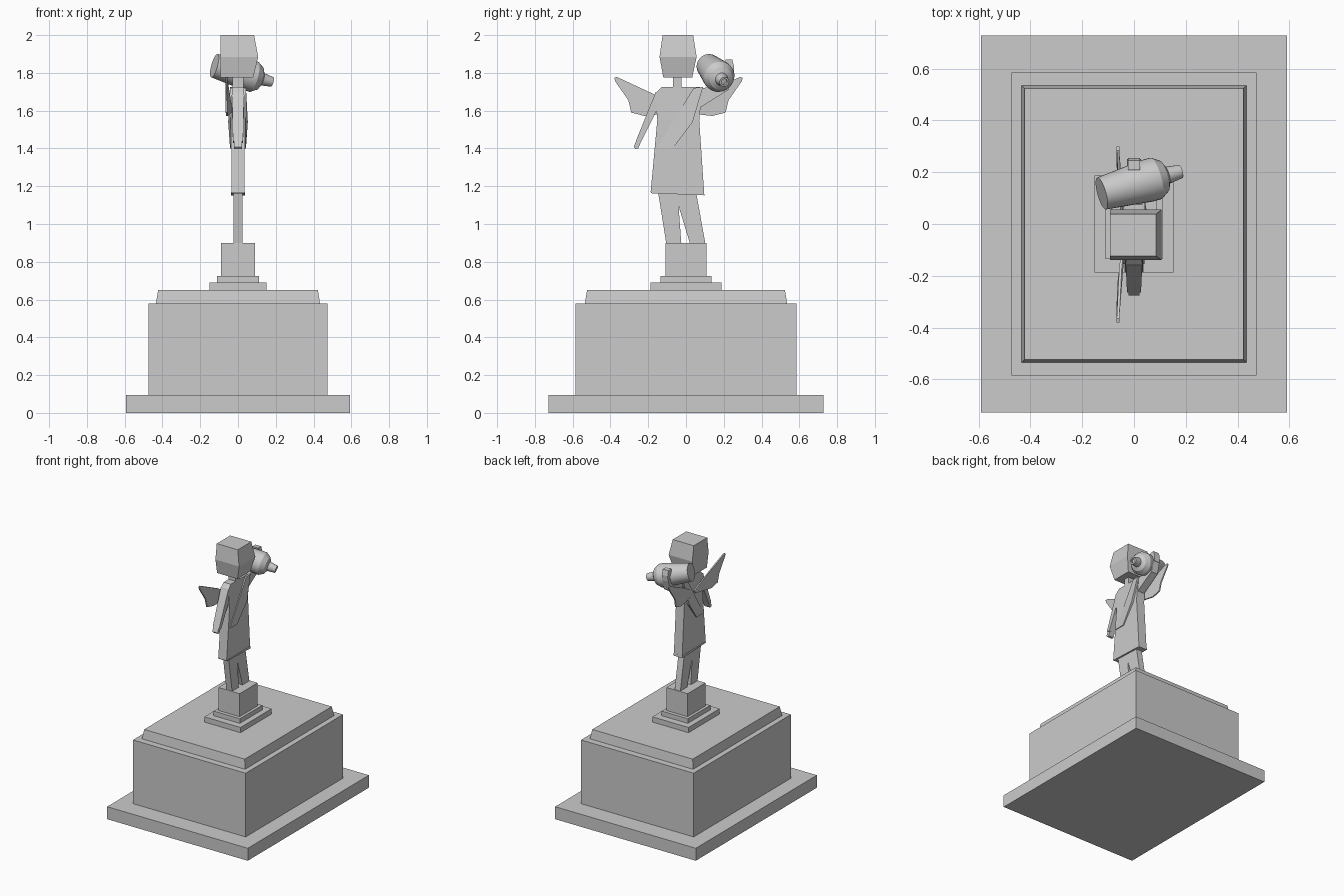
import bpy, bmesh, math
from mathutils import Vector

if "Cube" in bpy.data.objects:
    bpy.data.objects.remove(bpy.data.objects["Cube"])


def finish(name, bm):
    bmesh.ops.recalc_face_normals(bm, faces=bm.faces)
    mesh = bpy.data.meshes.new(name)
    bm.to_mesh(mesh)
    bm.free()
    ob = bpy.data.objects.new(name, mesh)
    bpy.context.collection.objects.link(ob)
    return ob


def loft(name, sections):
    """Stack of rectangles: (z, x0, x1, y0, y1)."""
    bm = bmesh.new()
    rings = [[bm.verts.new(p) for p in ((x0, y0, z), (x1, y0, z), (x1, y1, z), (x0, y1, z))]
             for z, x0, x1, y0, y1 in sections]
    bm.faces.new(rings[0])
    bm.faces.new(rings[-1])
    for a, b in zip(rings, rings[1:]):
        for i in range(4):
            j = (i + 1) % 4
            bm.faces.new((a[i], a[j], b[j], b[i]))
    return finish(name, bm)


def block(name, hx, hy, z0, z1, inset=0.0):
    return loft(name, [(z0, -hx, hx, -hy, hy),
                       (z1, -hx + inset, hx - inset, -hy + inset, hy - inset)])


def plate(name, pts):
    """Side outline in y,z with its own thickness range: (y, z, x0, x1)."""
    bm = bmesh.new()
    a = [bm.verts.new((p[2], p[0], p[1])) for p in pts]
    b = [bm.verts.new((p[3], p[0], p[1])) for p in pts]
    bm.faces.new(a)
    bm.faces.new(b)
    for i in range(len(a)):
        j = (i + 1) % len(a)
        bm.faces.new((a[i], a[j], b[j], b[i]))
    return finish(name, bm)


def slab(name, pts, h=None):
    """Plate symmetric about x = 0; points carry a half thickness unless h is given."""
    return plate(name, [(p[0], p[1], -(h or p[2]), h or p[2]) for p in pts])


# Large base
block("base_plinth", 0.592, 0.728, 0, 0.095)
block("base_block", 0.474, 0.585, 0.095, 0.58)
block("base_cap", 0.434, 0.535, 0.58, 0.65, 0.011)

# Small stepped pedestal
block("pedestal_lower_step", 0.152, 0.187, 0.65, 0.69)
block("pedestal_upper_step", 0.11, 0.135, 0.69, 0.725)
block("pedestal_pillar", 0.089, 0.108, 0.725, 0.90)

# Legs
slab("left_leg", [(-0.105, 0.9), (-0.025, 0.9), (-0.045, 1.17), (-0.148, 1.17)], 0.024)
slab("right_leg", [(0.02, 0.9), (0.102, 0.9), (0.053, 1.17), (-0.062, 1.17)], 0.024)

# Tunic with hem
slab("tunic_hem", [(-0.187, 1.17), (-0.185, 1.163), (0.097, 1.152), (0.096, 1.17)], 0.037)
slab("tunic_skirt", [(-0.187, 1.17), (0.096, 1.165), (0.07, 1.55), (-0.152, 1.55)], 0.035)
slab("torso", [(-0.152, 1.55, 0.035), (0.07, 1.55, 0.035), (0.085, 1.70, 0.033),
               (0.075, 1.725, 0.03), (-0.13, 1.725, 0.03), (-0.163, 1.69, 0.033)])

# Sash across chest and back
for side, s in (("front", 1), ("back", -1)):
    plate(f"sash_{side}", [(y, z, s * 0.03, s * x) for y, z, x in (
        (0.04, 1.72, 0.042), (0.09, 1.725, 0.042), (0.035, 1.54, 0.052),
        (-0.07, 1.40, 0.042), (-0.155, 1.40, 0.040))])

# Neck and head
loft("neck", [(1.715, -0.03, 0.03, -0.07, -0.025), (1.78, -0.03, 0.03, -0.07, -0.025)])
loft("head", [(1.775, -0.092, 0.08, -0.12, 0.033),
              (1.885, -0.092, 0.107, -0.14, 0.056),
              (2.0, -0.092, 0.085, -0.124, 0.038)])

# Lowered arm and hand
slab("left_arm", [(-0.16, 1.70, 0.032), (-0.265, 1.44, 0.027),
                  (-0.24, 1.43, 0.027), (-0.145, 1.62, 0.032)])
slab("left_hand", [(-0.262, 1.445), (-0.277, 1.408), (-0.268, 1.397),
                   (-0.253, 1.40), (-0.238, 1.435)], 0.022)

# Raised arm passing under the barrel, and gripping hand
slab("right_arm", [(0.07, 1.715, 0.03), (0.065, 1.61, 0.03), (0.225, 1.71, 0.028),
                   (0.252, 1.80, 0.026), (0.215, 1.80, 0.026), (0.19, 1.74, 0.028)])
slab("right_hand", [(0.215, 1.79), (0.252, 1.79), (0.255, 1.83), (0.245, 1.87),
                    (0.208, 1.87), (0.208, 1.85)], 0.024)

# Wings mirrored about the body centre
WING = [(0.34, 1.775, -0.062), (0.335, 1.755, -0.062), (0.265, 1.655, -0.062),
        (0.25, 1.59, -0.060), (0.18, 1.572, -0.058), (0.02, 1.59, -0.038),
        (0.0, 1.61, -0.036), (0.125, 1.685, -0.052), (0.325, 1.778, -0.062)]
for side, s in (("left", -1), ("right", 1)):
    plate(f"{side}_wing", [(-0.04 + s * d, z, x - 0.005, x + 0.005) for d, z, x in WING])

# Shoulder-carried barrel with nozzle, turned around a tilted axis
start, tip = Vector((-0.125, 0.118, 1.838)), Vector((0.181, 0.203, 1.752))
profile = [(0, 0.064), (0.19, 0.083), (0.225, 0.083), (0.258, 0.062), (0.272, 0.034),
           (0.329, 0.026), (0.329, 0.016), (0.31, 0.016)]
turn = (tip - start).to_track_quat('Z', 'Y').to_matrix().to_4x4()
bm = bmesh.new()
N = 32
rings = [[bm.verts.new(turn @ Vector((r * math.cos(2 * math.pi * i / N),
                                      r * math.sin(2 * math.pi * i / N), t)) + start)
          for i in range(N)] for t, r in profile]
bm.faces.new(rings[0])
bm.faces.new(rings[-1])
for a, b in zip(rings, rings[1:]):
    for i in range(N):
        j = (i + 1) % N
        bm.faces.new((a[i], a[j], b[j], b[i]))
barrel = finish("barrel", bm)
bpy.context.view_layer.objects.active = barrel
barrel.select_set(True)
bpy.ops.object.shade_smooth_by_angle(angle=math.radians(25))
